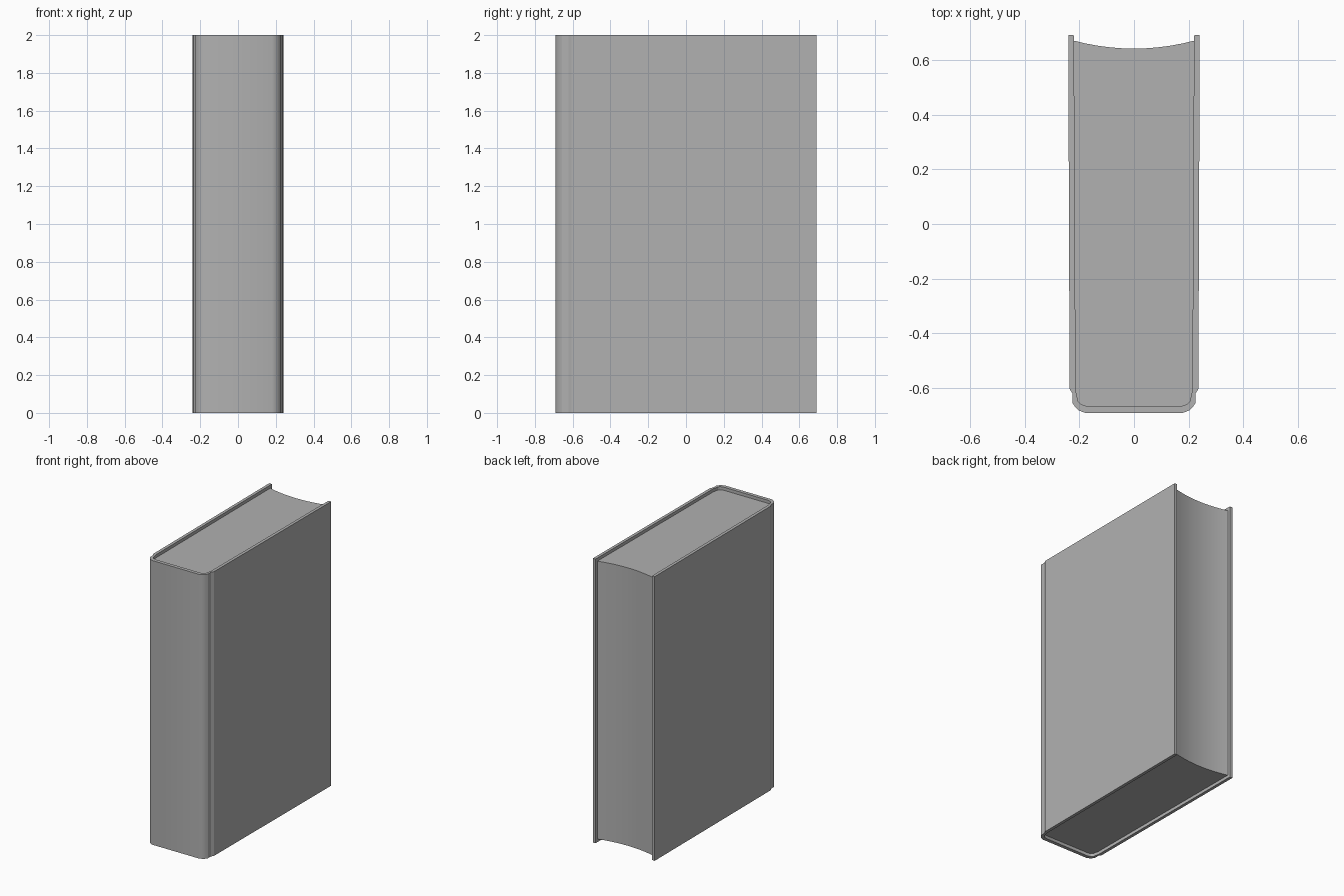
import bpy, bmesh, math

if "Cube" in bpy.data.objects:
    bpy.data.objects.remove(bpy.data.objects["Cube"])

grey = bpy.data.materials.new("dark_grey")
grey.diffuse_color = (0.44, 0.44, 0.44, 1)
grey.use_nodes = True
grey.node_tree.nodes["Principled BSDF"].inputs["Base Color"].default_value = grey.diffuse_color

def mirrored(half):
    # Extend a left-side path across x = 0
    return half + [(-x, y) for x, y in reversed(half)]

def extrude_outline(name, outline, z0, z1):
    bm = bmesh.new()
    face = bm.faces.new([bm.verts.new((x, y, z0)) for x, y in outline])
    ext = bmesh.ops.extrude_face_region(bm, geom=[face])
    top = [g for g in ext["geom"] if isinstance(g, bmesh.types.BMVert)]
    bmesh.ops.translate(bm, verts=top, vec=(0, 0, z1 - z0))
    bmesh.ops.recalc_face_normals(bm, faces=bm.faces)
    mesh = bpy.data.meshes.new(name)
    bm.to_mesh(mesh)
    bm.free()
    mesh.materials.append(grey)
    obj = bpy.data.objects.new(name, mesh)
    bpy.context.collection.objects.link(obj)
    bpy.ops.object.select_all(action='DESELECT')
    obj.select_set(True)
    bpy.context.view_layer.objects.active = obj
    bpy.ops.object.shade_smooth_by_angle(angle=math.radians(28))
    return obj

# Left halves of the cover's outer and inner paths, fore-edge to spine
outer = [(-0.241, 0.692), (-0.236, -0.605), (-0.225, -0.622), (-0.225, -0.657),
         (-0.216, -0.671), (-0.203, -0.6835), (-0.18, -0.692)]
inner = [(-0.221, 0.692), (-0.22, 0.672), (-0.214, -0.61), (-0.209, -0.63),
         (-0.206, -0.648), (-0.196, -0.66), (-0.176, -0.667)]

# Cover: a thin shell with hinge grooves beside the spine
extrude_outline("cover", mirrored(outer) + mirrored(inner)[::-1], 0, 2)

# Pages: fill the cover, with a hollow fore-edge and recessed ends
n = 10
fore_edge = [(0.22 * x, 0.643 + 0.029 * x * x)
             for x in (1 - 2 * i / n for i in range(1, n))]
extrude_outline("pages", mirrored(inner[1:]) + fore_edge, 0.022, 1.978)
